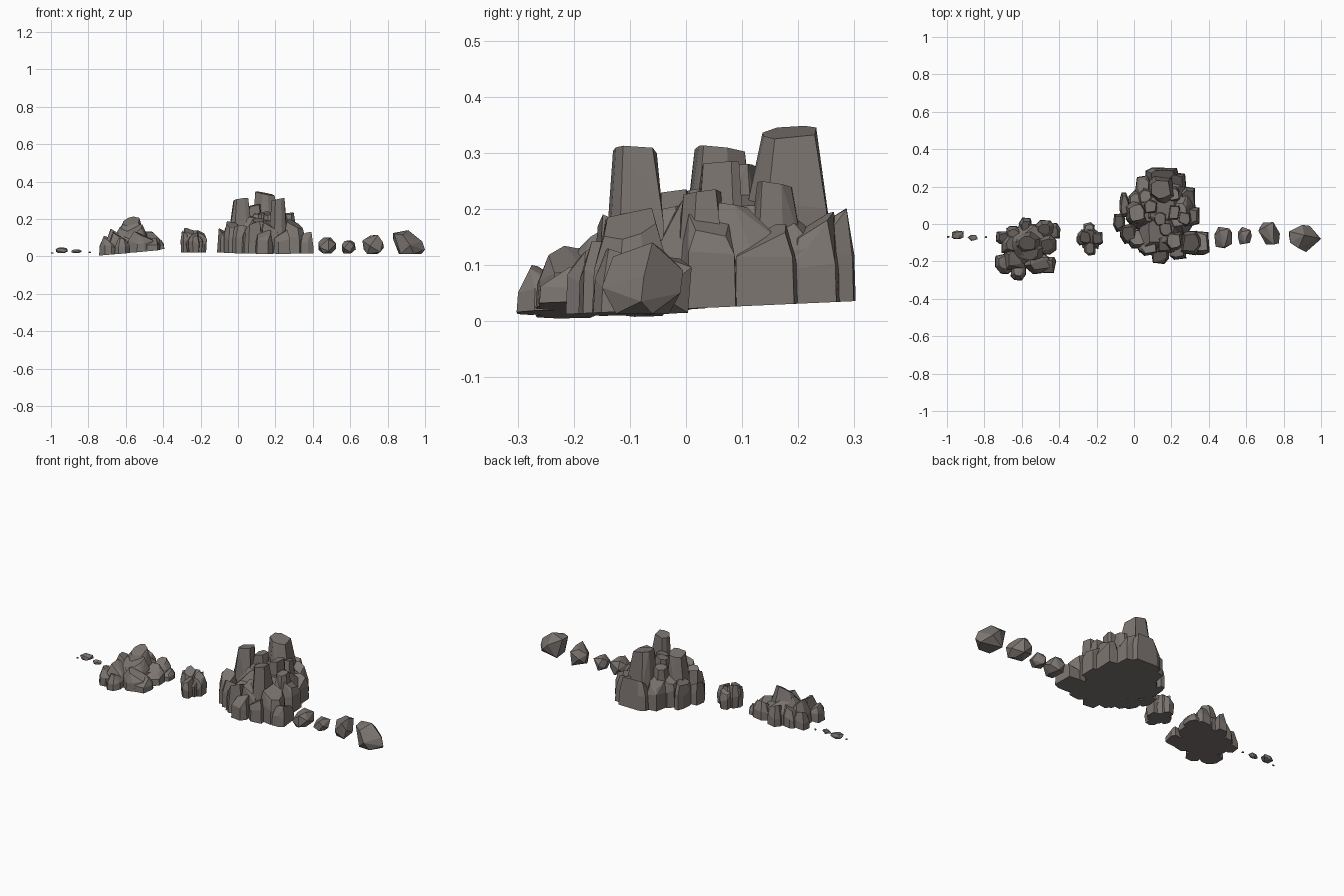
import bpy, bmesh, math, random
from mathutils import Vector

random.seed(8)

default = bpy.data.objects.get("Cube")
if default:
    bpy.data.objects.remove(default, do_unlink=True)

stone = bpy.data.materials.new("warm_grey_stone")
stone.use_nodes = True
stone.diffuse_color = (0.2, 0.177, 0.163, 1)
shader = next(n for n in stone.node_tree.nodes if n.type == 'BSDF_PRINCIPLED')
shader.inputs["Base Color"].default_value = stone.diffuse_color
shader.inputs["Roughness"].default_value = 0.9


def hull(points):
    """Convex chunk of rock with nearly flat facets merged."""
    bm = bmesh.new()
    for p in points:
        bm.verts.new(p)
    made = bmesh.ops.convex_hull(bm, input=bm.verts)
    loose = [v for v in made["geom_interior"] + made["geom_unused"]
             if isinstance(v, bmesh.types.BMVert)]
    bmesh.ops.delete(bm, geom=list(set(loose)), context='VERTS')
    bmesh.ops.dissolve_limit(bm, angle_limit=math.radians(8),
                             verts=bm.verts, edges=bm.edges)
    bmesh.ops.recalc_face_normals(bm, faces=bm.faces)
    return bm


def finish(name, chunks):
    """Gather the chunks into one flat shaded object."""
    mesh = bpy.data.meshes.new(name)
    whole = bmesh.new()
    for chunk in chunks:
        part = bpy.data.meshes.new("chunk")
        chunk.to_mesh(part)
        chunk.free()
        whole.from_mesh(part)
        bpy.data.meshes.remove(part)
    whole.to_mesh(mesh)
    whole.free()
    mesh.materials.append(stone)
    obj = bpy.data.objects.new(name, mesh)
    bpy.context.collection.objects.link(obj)


def pillar(x, y, rx, ry, top, ground, taper, slant, foot):
    """Blocky column with chipped corners and a sloping top."""
    angles = []
    for quarter in range(4):
        chip = random.choice(((45,), (22, 68), (25, 60)))
        angles += [math.radians(90 * quarter + a + random.uniform(-9, 9))
                   for a in chip]
    lean = random.random() * math.tau
    points = []
    for a in angles:
        c, s = math.cos(a), math.sin(a)
        r = random.uniform(0.97, 1.1) / math.sqrt(max(abs(c), abs(s)))
        c, s = c * r, s * r
        px, py = x + c * rx * foot, y + s * ry * foot
        base = ground(px, py)
        points.append((px, py, base))
        shoulder = base + (top - base) * random.uniform(0.35, 0.6)
        points.append((x + c * rx * 0.95, y + s * ry * 0.95, shoulder))
        k = taper * random.uniform(0.88, 1.12)
        drop = slant * min(rx, ry) * (1 - math.cos(a - lean))
        points.append((x + c * rx * k, y + s * ry * k, top - drop))
    return hull(points)


def cluster(name, ground, columns, taper=0.62, slant=0.3, foot=1):
    finish(name, [pillar(*c, ground, taper, slant, foot) for c in columns])


def boulder(name, low, high, count=14):
    """Blocky faceted stone fitted exactly into a box."""
    golden = math.pi * (3 - math.sqrt(5))
    points = []
    for i in range(count):
        z = 1 - 2 * (i + 0.5) / count
        r = math.sqrt(1 - z * z)
        a = golden * i + random.uniform(-0.4, 0.4)
        p = Vector((r * math.cos(a), r * math.sin(a), z))
        p *= random.uniform(0.9, 1.08) / math.sqrt(max(abs(n) for n in p))
        p.z = min(max(p.z, -0.75), 0.85)
        points.append(p)
    for axis in range(3):
        values = [p[axis] for p in points]
        lo, span = min(values), max(values) - min(values)
        for p in points:
            p[axis] = low[axis] + (p[axis] - lo) / span * (high[axis] - low[axis])
    finish(name, [hull(points)])


def main_bed(x, y):
    return .022 + .045 * y


def low_bed(x, y):
    return .04 + .09 * (x + .4) + .02 * y


# Main outcrop: broad core, then the towers, then the skirt of buttresses
cluster("main_outcrop_core", main_bed, [
    (.15, .10, .14, .17, .235),
    (.14, -.04, .13, .12, .21),
    (.24, .05, .09, .13, .215),
    (.07, .06, .08, .10, .225),
], taper=.5, slant=.12)

cluster("main_outcrop_towers", main_bed, [
    (.145, .185, .078, .08, .348),
    (.015, .06, .06, .068, .313),
    (.215, -.09, .055, .057, .313),
    (.09, .09, .045, .055, .28),
    (.215, .06, .042, .055, .285),
    (.06, .15, .045, .05, .25),
    (.27, .03, .045, .05, .235),
    (.14, .03, .045, .05, .24),
    (.21, .16, .045, .05, .25),
    (.17, -.03, .05, .05, .235),
], slant=.15)

cluster("main_outcrop_buttresses", main_bed, [
    (.15, .25, .095, .052, .205),
    (.225, .225, .058, .05, .195),
    (.29, .14, .052, .055, .175),
    (.31, .04, .045, .055, .195),
    (.36, -.10, .046, .068, .13),
    (.30, -.10, .06, .065, .205),
    (.24, -.145, .05, .045, .15),
    (.14, -.16, .05, .052, .15),
    (.08, -.12, .055, .055, .19),
    (.02, -.08, .055, .05, .17),
    (-.03, -.05, .045, .055, .19),
    (-.08, .01, .033, .05, .15),
    (-.05, .10, .028, .07, .18),
    (.05, .20, .045, .06, .20),
    (.17, -.11, .06, .06, .20),
    (.01, .13, .04, .05, .20),
], taper=.68, slant=.5)

# Low outcrop of leaning shards on a sloping bed
cluster("low_outcrop", low_bed, [
    (-.57, -.11, .105, .11, .16),
    (-.57, -.10, .08, .062, .213),
    (-.55, -.15, .065, .065, .175),
    (-.65, -.11, .06, .06, .15),
    (-.70, -.07, .042, .035, .11),
    (-.695, -.21, .048, .055, .10),
    (-.64, -.18, .06, .07, .135),
    (-.62, -.25, .045, .05, .10),
    (-.52, -.21, .07, .055, .135),
    (-.46, -.22, .045, .046, .10),
    (-.47, -.11, .055, .055, .135),
    (-.48, -.025, .052, .045, .135),
    (-.425, -.04, .033, .045, .09),
    (-.58, -.01, .035, .046, .14),
    (-.64, -.05, .045, .04, .13),
], taper=.55, slant=.4)

# Knobbly stone between the outcrops, bulging above its foot
cluster("middle_rock", lambda x, y: .02, [
    (-.235, -.08, .056, .06, .14),
    (-.262, -.07, .043, .043, .153),
    (-.235, -.13, .033, .042, .125),
    (-.24, -.025, .033, .037, .13),
    (-.197, -.075, .035, .04, .14),
    (-.28, -.08, .03, .035, .135),
], taper=.65, slant=.4, foot=.82)

# Loose stones trailing off to the left
boulder("left_stone_1", (.43, -.13, .015), (.525, -.015, .10))
boulder("left_stone_2", (.555, -.11, .015), (.63, -.015, .085))
boulder("left_stone_3", (.665, -.11, .012), (.78, .01, .115))

# End boulder with a flat foot, an overhanging shoulder and a low nose
finish("left_boulder", [hull([
    (.83, -.04, .125), (.835, -.10, .12), (.88, -.13, .115),
    (.91, -.06, .14), (.90, -.005, .09), (.94, -.01, .05),
    (1, -.08, .035), (.985, -.075, .08), (.92, -.15, .06),
    (.98, -.06, .013), (.87, -.12, .013), (.86, -.03, .013),
    (.94, -.125, .013), (.83, -.07, .09),
])])

# Pebbles trailing off to the right
boulder("right_pebble_1", (-.80, -.075, .017), (-.785, -.065, .025))
boulder("right_pebble_2", (-.89, -.09, .017), (-.835, -.058, .037))
boulder("right_pebble_3", (-.975, -.08, .017), (-.91, -.035, .047))
boulder("right_pebble_4", (-1, -.075, .014), (-.987, -.063, .021))
